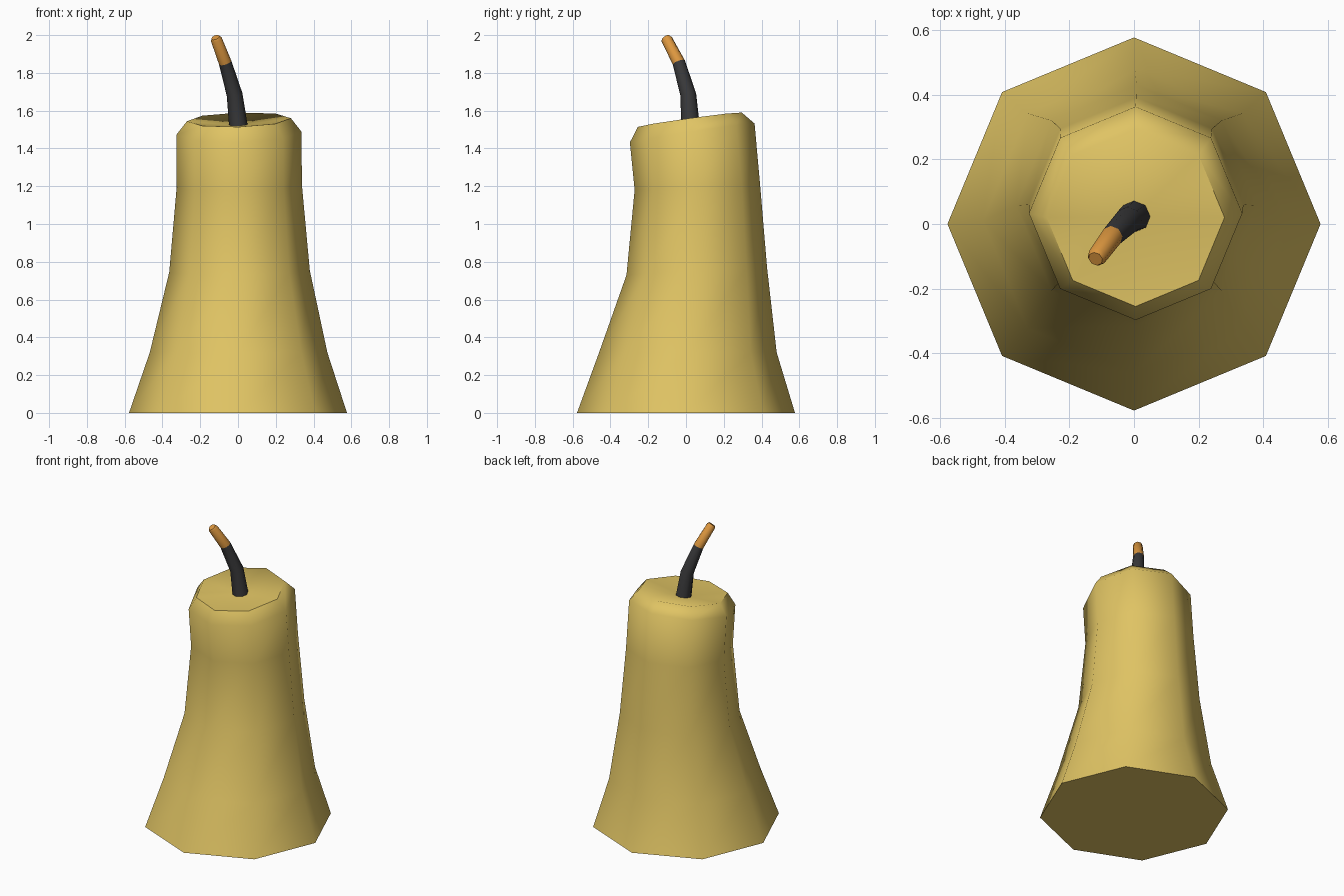
import bpy, bmesh, math
from mathutils import Vector

if "Cube" in bpy.data.objects:
    bpy.data.objects.remove(bpy.data.objects["Cube"])


def material(name, rgb):
    m = bpy.data.materials.new(name)
    m.diffuse_color = (*rgb, 1)
    m.use_nodes = True
    m.node_tree.nodes["Principled BSDF"].inputs["Base Color"].default_value = m.diffuse_color
    return m


WAX = material("yellow_wax", (0.745, 0.552, 0.127))
BLACK = material("charred_black", (0.04, 0.04, 0.042))
ORANGE = material("glowing_orange", (0.72, 0.31, 0.05))


def loft(name, rings, mats, top=None, mat_rule=None, angle=60):
    """Skin a list of rings of points; cap the bottom, and fan or cap the top."""
    bm = bmesh.new()
    loops = [[bm.verts.new(p) for p in ring] for ring in rings]
    n = len(loops[0])
    for k, (a, b) in enumerate(zip(loops, loops[1:])):
        for i in range(n):
            j = (i + 1) % n
            f = bm.faces.new((a[i], a[j], b[j], b[i]))
            f.material_index = mat_rule(k) if mat_rule else 0
    bm.faces.new(loops[0][::-1])
    if top:
        c = bm.verts.new(top)
        for i in range(n):
            bm.faces.new((loops[-1][i], loops[-1][(i + 1) % n], c))
    else:
        f = bm.faces.new(loops[-1])
        f.material_index = mat_rule(len(rings)) if mat_rule else 0
    bmesh.ops.recalc_face_normals(bm, faces=bm.faces)
    me = bpy.data.meshes.new(name)
    bm.to_mesh(me)
    bm.free()
    for m in mats:
        me.materials.append(m)
    ob = bpy.data.objects.new(name, me)
    bpy.context.collection.objects.link(ob)
    bpy.ops.object.select_all(action='DESELECT')
    ob.select_set(True)
    bpy.context.view_layer.objects.active = ob
    bpy.ops.object.shade_smooth_by_angle(angle=math.radians(angle))
    return ob


# Candle body: tilted octagon rings (centre x, y, z, radius, z tilt in x, z tilt in y)
body = [
    (0.000, 0.000, 0.000, 0.577, 0.000, 0.000),
    (0.003, 0.010, 0.320, 0.470, 0.000, 0.000),
    (0.008, 0.057, 0.750, 0.372, 0.005, 0.020),
    (0.007, 0.060, 1.195, 0.332, 0.005, 0.015),
    (0.005, 0.033, 1.482, 0.330, 0.008, 0.050),
    (0.005, 0.020, 1.552, 0.275, 0.008, 0.038),
]
rings = []
for cx, cy, cz, r, tx, ty in body:
    ring = []
    for i in range(8):
        c, s = math.cos(i * math.pi / 4), math.sin(i * math.pi / 4)
        ring.append((cx + r * c, cy + r * s, cz + tx * c + ty * s))
    rings.append(ring)
loft("candle_body", rings, [WAX], top=(0.0, 0.02, 1.52))

# Wick: bent tapering tube, black below and orange at the tip
path = [(0.004, 0.025, 1.50), (-0.018, 0.012, 1.685), (-0.068, -0.038, 1.855),
        (-0.115, -0.102, 1.978), (-0.119, -0.108, 1.988)]
radii = [0.050, 0.042, 0.034, 0.030, 0.023]
pts = [Vector(p) for p in path]
rings = []
for k, p in enumerate(pts):
    d = (pts[min(k + 1, len(pts) - 1)] - pts[max(k - 1, 0)]).normalized()
    u = Vector((0, 1, 0)).cross(d).normalized()
    v = d.cross(u)
    rings.append([p + radii[k] * (math.cos(t) * u + math.sin(t) * v)
                  for t in (i * math.pi / 4 for i in range(8))])
loft("wick", rings, [BLACK, ORANGE], mat_rule=lambda k: int(k >= 2), angle=50)
